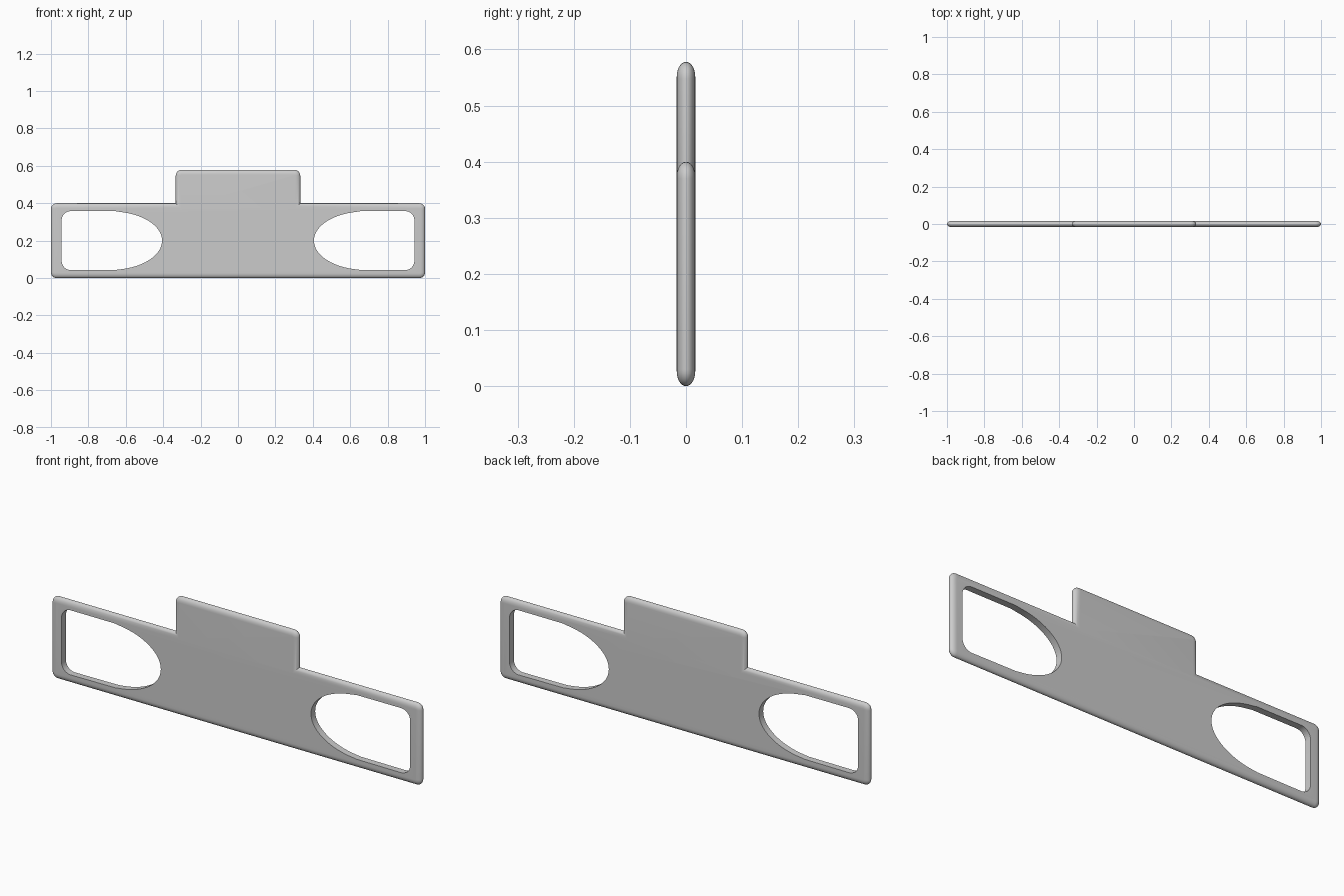
import bpy, bmesh
from math import sin, cos, pi, radians, acos

if "Cube" in bpy.data.objects:
    bpy.data.objects.remove(bpy.data.objects["Cube"])

HALF_T = 0.0165      # half thickness of the plate
ROUND = 0.026        # in-plane width of the rounded rim
RAD = 0.03           # outline corner radius
TAB, TOP, TALL = 0.333, 0.4, 0.578


def arc(cx, cz, rx, rz, a0, a1, n):
    return [(cx + rx * cos(a0 + (a1 - a0) * i / n),
             cz + rz * sin(a0 + (a1 - a0) * i / n)) for i in range(n + 1)]


def outline(d):
    """Plate outline inset by d, counter-clockwise seen from the front."""
    r = RAD - d

    def corner(x, z, start):
        return arc(x, z, r, r, start, start + pi / 2, 6)
    right = corner(1 - RAD, RAD, -pi / 2) + corner(1 - RAD, TOP - RAD, 0)
    right += [(TAB - d, TOP - d)] + corner(TAB - RAD, TALL - RAD, 0)
    return right + [(-x, z) for x, z in reversed(right)]


def loft(name, rings):
    """Closed solid from (profile, y) rings with flat end caps."""
    bm = bmesh.new()
    loops = [[bm.verts.new((x, y, z)) for x, z in pts] for pts, y in rings]
    n = len(loops[0])
    for a, b in zip(loops, loops[1:]):
        for i in range(n):
            j = (i + 1) % n
            bm.faces.new((a[i], a[j], b[j], b[i]))
    bm.faces.new(loops[0])
    bm.faces.new(loops[-1][::-1])
    bmesh.ops.recalc_face_normals(bm, faces=bm.faces)
    mesh = bpy.data.meshes.new(name)
    bm.to_mesh(mesh)
    bm.free()
    obj = bpy.data.objects.new(name, mesh)
    bpy.context.collection.objects.link(obj)
    return obj


# Plate with raised centre tab and rounded outer rim
rings = []
for i in range(13):
    t = -pi / 2 + pi * i / 12
    rings.append((outline(ROUND * (1 - cos(t))), HALF_T * sin(t)))
plate = loft("plate", rings)

# Side openings: squared outer end, elliptical inner end
a0 = acos(0.05 / 0.274)
hole = arc(0.68, 0.2, 0.274, 0.156, pi - a0, pi + a0, 40)
hole = [(x, z) for x, z in arc(0.68, 0.2, 0.274, 0.156, a0 + 2 * (pi / 2 - a0), 2 * pi - (pi - a0), 40)]
hole += [(0.655, 0.0435)]
hole += arc(0.893, 0.092, 0.05, 0.05, -pi / 2, 0, 8)
hole += arc(0.893, 0.308, 0.05, 0.05, 0, pi / 2, 8)
hole += [(0.655, 0.3575)]

bpy.context.view_layer.objects.active = plate
plate.select_set(True)
for side in (1, -1):
    pts = [(side * x, z) for x, z in hole]
    cutter = loft("opening_cutter", [(pts, -0.1), (pts, 0.1)])
    cutter.hide_render = True
    mod = plate.modifiers.new("opening", 'BOOLEAN')
    mod.operation, mod.solver, mod.object = 'DIFFERENCE', 'EXACT', cutter
    bpy.ops.object.modifier_apply(modifier=mod.name)
    bpy.data.objects.remove(cutter)

bpy.ops.object.shade_smooth_by_angle(angle=radians(35))
